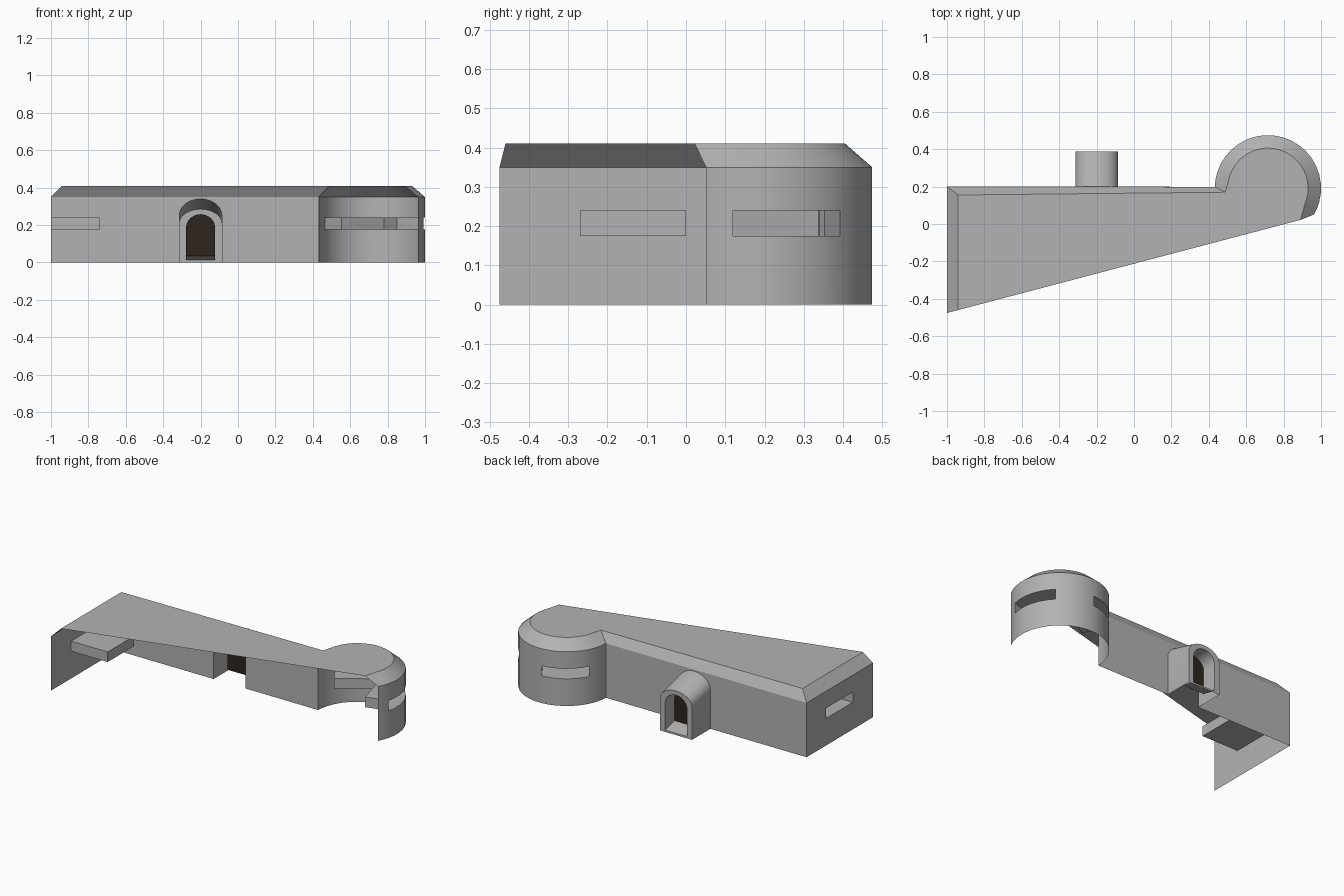
import bpy, bmesh, math
from mathutils import Vector

if "Cube" in bpy.data.objects:
    bpy.data.objects.remove(bpy.data.objects["Cube"])

Z_LOW, Z_HIGH = 0.175, 0.24        # firing slit heights
Z_WALL, Z_ROOF = 0.35, 0.41
CX, CY, R, R_IN = 0.716, 0.191, 0.284, 0.215


def material(name, colour):
    mat = bpy.data.materials.new(name)
    mat.diffuse_color = (*colour, 1)
    mat.use_nodes = True
    mat.node_tree.nodes["Principled BSDF"].inputs["Base Color"].default_value = mat.diffuse_color
    return mat


CONCRETE = material("concrete_grey", (0.45, 0.45, 0.45))
BROWN = material("dark_brown", (0.027, 0.018, 0.013))


def make(name, faces, smooth=True, mat=CONCRETE):
    """Mesh object from a list of faces, each a list of 3D points."""
    bm = bmesh.new()
    for f in faces:
        bm.faces.new([bm.verts.new(p) for p in f])
    bmesh.ops.remove_doubles(bm, verts=bm.verts, dist=0.0005)
    me = bpy.data.meshes.new(name)
    bm.to_mesh(me)
    bm.free()
    me.materials.append(mat)
    ob = bpy.data.objects.new(name, me)
    bpy.context.collection.objects.link(ob)
    if smooth:
        bpy.ops.object.select_all(action='DESELECT')
        ob.select_set(True)
        bpy.context.view_layer.objects.active = ob
        bpy.ops.object.shade_smooth_by_angle(angle=math.radians(30))
    return ob


def up(p, z):
    return (p[0], p[1], z)


def strip(a, b):
    """Quads between two point rows of equal length."""
    return [[a[i], a[i + 1], b[i + 1], b[i]] for i in range(len(a) - 1)]


def wall(path, gaps):
    """Wall along a plan path; gaps are segment indices left open for slits."""
    faces = []
    levels = [0, Z_LOW, Z_HIGH, Z_WALL]
    for band in range(3):
        for i in range(len(path) - 1):
            if band == 1 and i in gaps:
                continue
            a, b = path[i], path[i + 1]
            faces.append([up(a, levels[band]), up(b, levels[band]),
                          up(b, levels[band + 1]), up(a, levels[band + 1])])
    return faces


def slit(outer, direction, depth):
    """Closed box recess running inward from an opening in a wall."""
    d = Vector(direction).normalized() * depth
    ends = [(p[0] + d.x, p[1] + d.y) for p in (outer[-1], outer[0])]
    loop = list(outer) + ends
    faces = [[up(p, Z_HIGH) for p in loop], [up(p, Z_LOW) for p in reversed(loop)]]
    for a, b in ((outer[-1], ends[0]), (ends[0], ends[1]), (ends[1], outer[0])):
        faces.append([up(a, Z_LOW), up(a, Z_HIGH), up(b, Z_HIGH), up(b, Z_LOW)])
    return faces


def polar(deg, r):
    t = math.radians(deg)
    return (CX + r * math.cos(t), CY + r * math.sin(t))


def arch(half, base, spring, top, y, n=12):
    """Arched outline centred on the doorway, from left foot to right foot."""
    pts = [(-0.2 - half, y, base)]
    for i in range(n + 1):
        t = math.pi * (1 - i / n)
        pts.append((-0.2 + half * math.cos(t), y, spring + (top - spring) * math.sin(t)))
    return pts + [(-0.2 + half, y, base)]


# Round tower wall with two slits
angles = [-29.5, -22, -14.5, -5, 5, 15, 25, 35, 45, 54, 64, 74, 84, 94,
          103, 113, 123, 133, 143, 152, 162, 171, 178.5]
outer = [polar(a, R) for a in angles]
make("tower_wall", wall(outer, list(range(2, 8)) + list(range(13, 19))))
for name, i, j, depth in (("tower_slit_right", 2, 8, 0.147), ("tower_slit_back", 13, 19, 0.16)):
    mid = math.radians((angles[i] + angles[j]) / 2)
    make(name, slit(outer[i:j + 1], (-math.cos(mid), -math.sin(mid)), depth), False)

# End wall with one slit
left = [(-1, 0.2), (-1, 0.0), (-1, -0.27), (-1, -0.475)]
make("end_wall", wall(left, [1]), False)
make("end_slit", slit(left[1:3], (1, 0), 0.26), False)

# Back wall with an arched gap for the porch
rear = arch(0.114, 0, 0.25, 0.34, 0.2)
join = outer[-1]
make("back_wall", [[(-1, 0.2, 0)] + rear +
                   [up(join, 0), up(join, Z_WALL), (-1, 0.2, Z_WALL)]], False)

# Flat roof and sloped edges
inner = [(0.89, 0.022)] + [polar(a, R_IN) for a in angles[1:-1]] + [(0.488, 0.17)]
ridge = [(-0.94, 0.155), (-0.94, -0.46)]
make("roof", [[up(p, Z_ROOF) for p in inner + ridge]], False)
low = [up(p, Z_WALL) for p in outer + [left[0], left[-1]]]
high = [up(p, Z_ROOF) for p in inner + ridge]
make("roof_slope", strip(low, high))

# Porch: shell sloping down outward, front face ring, recessed jamb
front = arch(0.114, 0, 0.21, 0.285, 0.387)
mouth = arch(0.078, 0.012, 0.185, 0.258, 0.387)
recess = arch(0.078, 0.035, 0.185, 0.258, 0.29)
make("porch_shell", strip(rear, front))
make("porch_front", strip(front, mouth) + [[front[-1], front[0], mouth[0], mouth[-1]]], False)
make("porch_jamb", strip(mouth + mouth[:1], recess + recess[:1]))

# Dark door panel
make("door", [recess], False, BROWN)

# Consistent outward normals, judged from inside the building
for ob in bpy.context.collection.objects:
    bm = bmesh.new()
    bm.from_mesh(ob.data)
    for f in bm.faces:
        c = f.calc_center_median()
        if ob.name.startswith("tower_wall") or (ob.name == "roof_slope" and c.x > 0.45):
            want = c - Vector((CX, CY, 0.2))
        elif "slit" in ob.name:
            mid = sum((v.co for v in bm.verts), Vector()) / len(bm.verts)
            want = mid - c
        elif ob.name == "porch_shell":
            want = c - Vector((-0.2, 0.3, 0.15))
        elif ob.name == "porch_jamb":
            want = Vector((-0.2, c.y, 0.15)) - c
        elif ob.name in ("porch_front", "door", "back_wall"):
            want = Vector((0, 1, 0))
        elif ob.name == "end_wall":
            want = Vector((-1, 0, 0))
        else:
            want = Vector((0, 0, 1))
        if f.normal.dot(want) < 0:
            f.normal_flip()
    bm.to_mesh(ob.data)
    bm.free()
